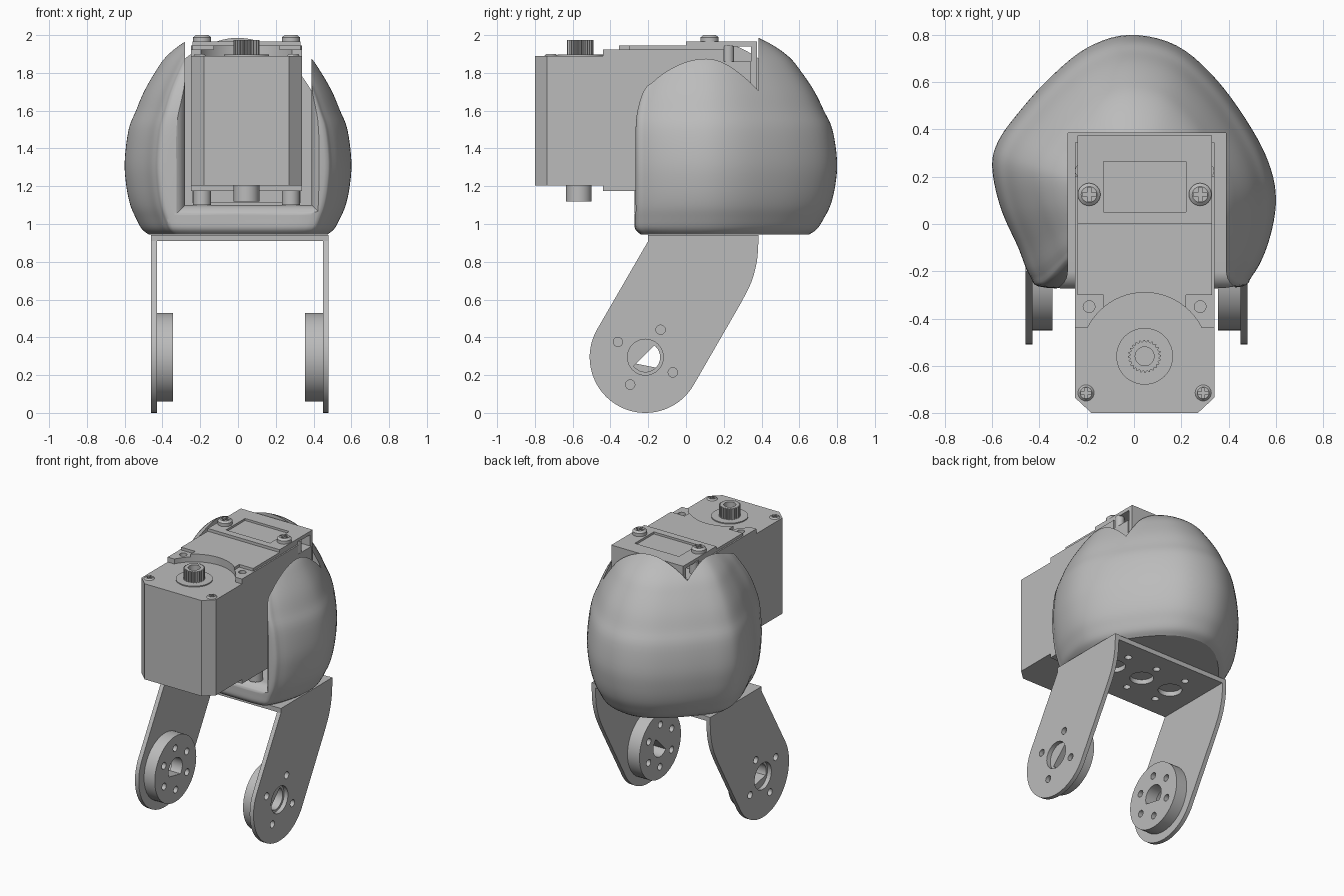
import bpy, bmesh
from math import sin, cos, pi, radians, sqrt

old = bpy.data.objects.get("Cube")
if old:
    bpy.data.objects.remove(old, do_unlink=True)

grey = bpy.data.materials.new("plain grey")
grey.use_nodes = True
grey.diffuse_color = (0.5, 0.5, 0.5, 1)
grey.node_tree.nodes["Principled BSDF"].inputs["Base Color"].default_value = (0.5, 0.5, 0.5, 1)


def finish(name, bm):
    bmesh.ops.recalc_face_normals(bm, faces=bm.faces)
    mesh = bpy.data.meshes.new(name)
    bm.to_mesh(mesh)
    bm.free()
    obj = bpy.data.objects.new(name, mesh)
    bpy.context.collection.objects.link(obj)
    mesh.materials.append(grey)
    return obj


def loft(name, rings):
    """Skin a stack of equal rings and cap both ends."""
    bm = bmesh.new()
    rows = [[bm.verts.new(p) for p in ring] for ring in rings]
    n = len(rows[0])
    for a, b in zip(rows, rows[1:]):
        for i in range(n):
            j = (i + 1) % n
            bm.faces.new((a[i], a[j], b[j], b[i]))
    bm.faces.new(rows[0])
    bm.faces.new(rows[-1])
    return finish(name, bm)


def prism(name, pts, lo, hi, axis="z"):
    """Extrude a profile: (x, y) along z, or (y, z) along x."""
    put = (lambda p, t: (p[0], p[1], t)) if axis == "z" else (lambda p, t: (t, p[0], p[1]))
    return loft(name, [[put(p, t) for p in pts] for t in (lo, hi)])


def arc(c, r, a0=0, a1=360, n=32):
    closed = a1 - a0 == 360
    steps = n if closed else n + 1
    angles = [radians(a0 + (a1 - a0) * i / n) for i in range(steps)]
    return [(c[0] + r * cos(a), c[1] + r * sin(a)) for a in angles]


def rect(x0, x1, y0, y1):
    return [(x0, y0), (x1, y0), (x1, y1), (x0, y1)]


def cut(obj, *cutters):
    for c in cutters:
        mod = obj.modifiers.new("cut", "BOOLEAN")
        mod.operation = "DIFFERENCE"
        mod.solver = "EXACT"
        mod.object = c
        bpy.context.view_layer.objects.active = obj
        bpy.ops.object.modifier_apply(modifier=mod.name)
        bpy.data.objects.remove(c, do_unlink=True)


def spline(pts, steps, closed):
    """Smooth curve through the points, any dimension."""
    n, out = len(pts), []
    pick = (lambda i: pts[i % n]) if closed else (lambda i: pts[max(0, min(n - 1, i))])
    for i in range(n if closed else n - 1):
        for k in range(steps):
            t = k / steps
            out.append(tuple(
                b + 0.5 * t * (c - a + t * (2 * a - 5 * b + 4 * c - d + t * (3 * (b - c) + d - a)))
                for a, b, c, d in zip(*(pick(i + q) for q in (-1, 0, 1, 2)))))
    return out if closed else out + [pts[-1]]


# Rounded shell: plan outline scaled up the height
OUTLINE = [(-0.02, 0.8), (-0.2, 0.745), (-0.36, 0.615), (-0.49, 0.47), (-0.575, 0.35),
           (-0.6, 0.24), (-0.565, 0.07), (-0.49, -0.1), (-0.44, -0.22), (-0.37, -0.27),
           (0.0, -0.27), (0.42, -0.27), (0.5, -0.22), (0.565, -0.09), (0.6, 0.08),
           (0.58, 0.23), (0.5, 0.4), (0.35, 0.61), (0.18, 0.755)]
# height, overall scale, scale of the front half
LEVELS = [(0.945, 0.79, 0.91), (0.975, 0.85, 0.99), (1.03, 0.9, 1), (1.1, 0.95, 1),
          (1.2, 0.985, 1), (1.33, 1, 1), (1.5, 0.965, 1), (1.6, 0.9, 0.98),
          (1.7, 0.83, 0.91), (1.8, 0.735, 0.79), (1.885, 0.635, 0.66), (1.96, 0.48, 0.48),
          (2.03, 0.25, 0.25), (2.055, 0.05, 0.05)]
MID = 0.1
plan = spline(OUTLINE, 5, True)
shell = loft("rounded_shell", [
    [(x * s, MID + (y - MID) * (s if y > MID else f), z) for x, y in plan]
    for z, s, f in spline(LEVELS, 4, False)])

# Slot for the motor, flared at its front mouth
rings, R = [], 0.08
for t in [-0.585] + [R * sin(pi / 2 * i / 8) for i in range(9)]:
    d = R - sqrt(max(0, R * R - t * t)) if t > 0 else 0
    y, x0, x1, z0 = -0.2 - t, -0.28 - d, 0.39 + d, 1.1 - d
    rings.append([(x0, y, z0), (x1, y, z0), (x1, y, 2.4), (x0, y, 2.4)])
rings.append([(x, -0.6, z) for x, _, z in rings[-1]])
cut(shell, loft("slot_cutter", rings))

# U bracket: top plate with holes
plate = prism("bracket_plate", rect(-0.44, 0.46, -0.2, 0.38), 0.91, 0.943)
for i in (-1, 0, 1):
    x = 0.01 + 0.24 * i
    cut(plate, prism("hole", arc((x, 0.09), 0.078), 0.8, 1.1))
    for y in (-0.06, 0.24):
        cut(plate, prism("hole", arc((x, y), 0.024, n=16), 0.8, 1.1))

# Bracket arms and round horns
PIVOT = (-0.215, 0.295)
arm_profile = ([(-0.2, 0.943), (-0.2, 0.91)] + arc(PIVOT, 0.295, 150, 330, 40)
               + spline([(0.29, 0.58), (0.345, 0.69), (0.375, 0.8), (0.383, 0.9)], 4, False)
               + [(0.383, 0.943)])
for side, x0, x1, h0, h1, flat, depth in (("right", -0.46, -0.43, -0.43, -0.345, 257, 0.047),
                                          ("left", 0.45, 0.48, 0.355, 0.45, 135, 0.018)):
    arm = prism(side + "_bracket_arm", arm_profile, x0, x1, "x")
    cut(arm, prism("hole", arc(PIVOT, 0.095), x0 - 0.1, x1 + 0.1, "x"))
    for c in arc(PIVOT, 0.166, 61, 421, 4):
        cut(arm, prism("hole", arc(c, 0.025, n=16), x0 - 0.1, x1 + 0.1, "x"))
    horn = prism(side + "_horn", arc(PIVOT, 0.235, n=64), h0, h1, "x")
    # D-shaped centre hole
    limit = math_angle = degrees_half = None
    nx, nz = cos(radians(flat)), sin(radians(flat))
    d_hole = []
    for y, z in arc(PIVOT, 0.078, n=48):
        over = max(0, (y - PIVOT[0]) * nx + (z - PIVOT[1]) * nz - depth)
        if over == 0:
            d_hole.append((y, z))
    # start the ring right after the flat so the polygon closes along it
    cut(horn, prism("d_hole", d_hole, h0 - 0.1, h1 + 0.1, "x"))
    # blind screw holes on the inner face
    inner = h1 if side == "right" else h0
    for c in arc(PIVOT, 0.15, 31, 391, 6):
        cut(horn, prism("hole", arc(c, 0.024, n=16), inner - 0.05, inner + 0.05, "x"))

# Motor case
CX, SHAFT = 0.045, (0.045, -0.56)
L, Rt = -0.25, 0.34
prism("motor_front_case", [(L, -0.43), (L, -0.735), (L + 0.07, -0.8), (Rt - 0.07, -0.8),
                           (Rt, -0.735), (Rt, -0.43)], 1.205, 1.89)
prism("motor_rear_case", rect(L, Rt, -0.44, 0.2), 1.175, 1.89)
prism("motor_tail_case", rect(L, Rt, 0.2, 0.345), 1.175, 1.86)
deck = prism("motor_deck", rect(L, Rt, -0.44, 0.2), 1.885, 1.925)
lid = prism("motor_lid", [(L + 0.01, 0.2), (L + 0.01, -0.3), (-0.13, -0.3), (-0.13, -0.37),
                          (0.22, -0.37), (0.22, -0.3), (Rt - 0.01, -0.3), (Rt - 0.01, 0.2)],
            1.92, 1.945)
for part in (deck, lid):
    cut(part, prism("round_cutter", arc(SHAFT, 0.27, n=64), 1.89, 2.1))
for x in (-0.19, 0.28):
    cut(deck, prism("hole", arc((x, -0.35), 0.025, n=16), 1.9, 2.1))

# Rear cover with a sunken panel and a thin back wall
cover = prism("rear_cover", rect(L + 0.01, Rt - 0.01, 0.0, 0.375), 1.94, 1.965)
cut(cover, prism("panel_cutter", rect(-0.13, 0.22, 0.05, 0.265), 1.95, 2.1))
prism("rear_cover_wall", rect(L + 0.01, Rt - 0.01, 0.345, 0.375), 1.11, 1.945)


def cross_screw(name, c, r, lo, hi):
    screw = loft(name, [[(x, y, z) for x, y in arc(c, rr, n=24)]
                        for rr, z in ((r, lo), (r, hi - 0.012), (r * 0.7, hi))])
    a, b = r * 0.6, r * 0.16
    for w, h in ((a, b), (b, a)):
        cut(screw, prism("cross", rect(c[0] - w, c[0] + w, c[1] - h, c[1] + h), hi - 0.015, hi + 0.1))


for side, x in (("right", -1), ("left", 1)):
    cross_screw(side + "_cover_screw", (CX + x * 0.235, 0.125), 0.048, 1.95, 2.0)
    cross_screw(side + "_front_screw", (CX + x * 0.248, -0.715), 0.036, 1.87, 1.9)
    prism(side + "_cover_post", arc((CX + x * 0.265, 0.225), 0.03, n=20), 1.7, 1.945)
    # feet under the case
    for where, y in (("front", -0.2), ("rear", 0.15)):
        c = (CX + x * 0.235, y)
        prism(f"{side}_{where}_foot", arc(c, 0.048, n=24), 1.1, 1.18)

# Output shaft with toothed rim, and the lower pivot
prism("shaft_boss", arc(SHAFT, 0.12, n=48), 1.885, 1.897)
teeth = [arc(SHAFT, 0.07 if i % 4 < 2 else 0.062, n=96)[i] for i in range(96)]
shaft = prism("toothed_shaft", teeth, 1.89, 1.975)
cut(shaft, prism("hole", arc(SHAFT, 0.04), 1.92, 2.1))
prism("lower_pivot", arc((CX, -0.567), 0.068, n=40), 1.12, 1.21)

# Smooth curved faces, keep edges sharp
bpy.ops.object.select_all(action="DESELECT")
for obj in bpy.context.scene.objects:
    if obj.type == "MESH":
        obj.select_set(True)
        bpy.context.view_layer.objects.active = obj
bpy.ops.object.shade_smooth_by_angle(angle=radians(30))
